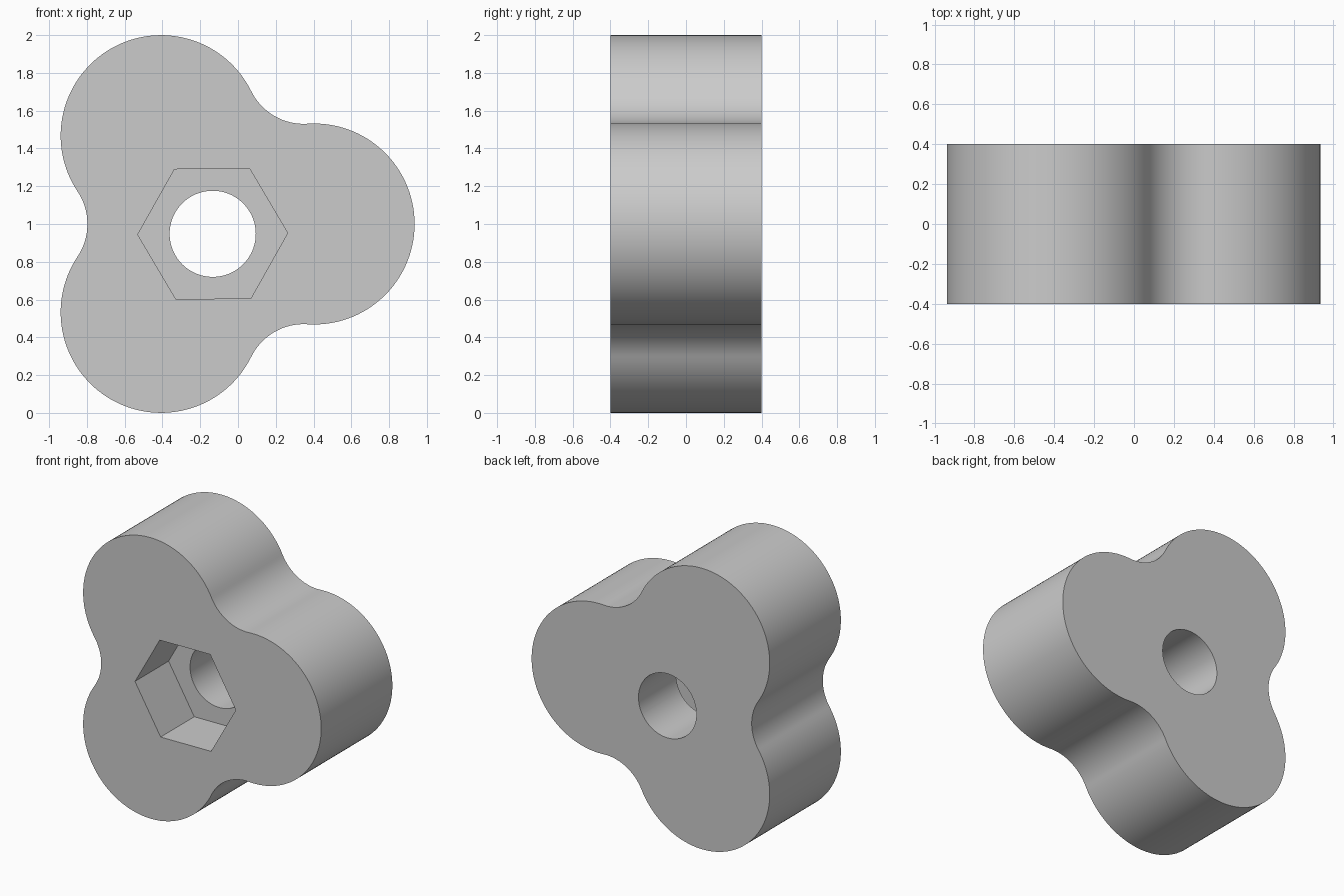
import bpy
import bmesh
from math import pi, radians, sqrt, hypot, atan2, cos, sin

if "Cube" in bpy.data.objects:
    bpy.data.objects.remove(bpy.data.objects["Cube"], do_unlink=True)

HALF_DEPTH = 0.4
LOBE_R, FILLET_R = 0.532, 0.31
SPREAD = 0.54             # lobe centre to knob axis
AXIS_X, AXIS_Z = -0.137, 1.0
BORE_X, BORE_Z = -0.134, 0.948

grey = bpy.data.materials.new("grey")
grey.use_nodes = True
colour = (0.6, 0.6, 0.6, 1)
grey.diffuse_color = colour
grey.node_tree.nodes["Principled BSDF"].inputs["Base Color"].default_value = colour


def arc(cx, cz, r, start, end, steps):
    """Points on an arc, without its last point."""
    return [(cx + r * cos(start + (end - start) * i / steps),
             cz + r * sin(start + (end - start) * i / steps)) for i in range(steps)]


def prism(name, points, y0, y1):
    """Extrude an x-z outline from y0 to y1."""
    bm = bmesh.new()
    face = bm.faces.new([bm.verts.new((x, y0, z)) for x, z in points])
    ext = bmesh.ops.extrude_face_region(bm, geom=[face])
    verts = [v for v in ext["geom"] if isinstance(v, bmesh.types.BMVert)]
    bmesh.ops.translate(bm, verts=verts, vec=(0, y1 - y0, 0))
    bmesh.ops.recalc_face_normals(bm, faces=bm.faces)
    mesh = bpy.data.meshes.new(name)
    bm.to_mesh(mesh)
    bm.free()
    mesh.materials.append(grey)
    obj = bpy.data.objects.new(name, mesh)
    bpy.context.collection.objects.link(obj)
    return obj


# Three-lobed outline: each lobe arc is followed by a tangent hollow fillet
half_gap = SPREAD * sin(pi / 3)
fillet_dist = SPREAD / 2 + sqrt((LOBE_R + FILLET_R) ** 2 - half_gap ** 2)
dx, dz = fillet_dist * cos(pi / 3) - SPREAD, fillet_dist * sin(pi / 3)
lobe_end = atan2(dz, dx)
fillet_start = lobe_end + pi
fillet_end = 2 * pi / 3 - lobe_end + pi
outline = []
for k in range(3):
    turn = k * 2 * pi / 3
    outline += arc(AXIS_X + SPREAD * cos(turn), AXIS_Z + SPREAD * sin(turn), LOBE_R,
                   turn - lobe_end, turn + lobe_end, 64)
    outline += arc(AXIS_X + fillet_dist * cos(turn + pi / 3),
                   AXIS_Z + fillet_dist * sin(turn + pi / 3), FILLET_R,
                   turn + fillet_start, turn + fillet_end, 24)
knob = prism("knob_body", outline, -HALF_DEPTH, HALF_DEPTH)

# Round through bore and hexagonal nut pocket in the front
tilt = radians(0.6)
cutters = [
    prism("bore_cutter", arc(BORE_X, BORE_Z, 0.228, 0, 2 * pi, 96), -0.6, 0.6),
    prism("nut_pocket_cutter", arc(BORE_X, BORE_Z, 0.397, tilt, tilt + 2 * pi, 6), -0.6, -0.022),
]
bpy.context.view_layer.objects.active = knob
for cutter in cutters:
    cutter.hide_render = True
    cut = knob.modifiers.new(cutter.name, "BOOLEAN")
    cut.operation = "DIFFERENCE"
    cut.solver = "EXACT"
    cut.object = cutter
    bpy.ops.object.modifier_apply(modifier=cut.name)
    bpy.data.objects.remove(cutter, do_unlink=True)

# Smooth walls, crisp rims
bpy.ops.object.select_all(action="DESELECT")
knob.select_set(True)
bpy.ops.object.shade_smooth_by_angle(angle=radians(30))
